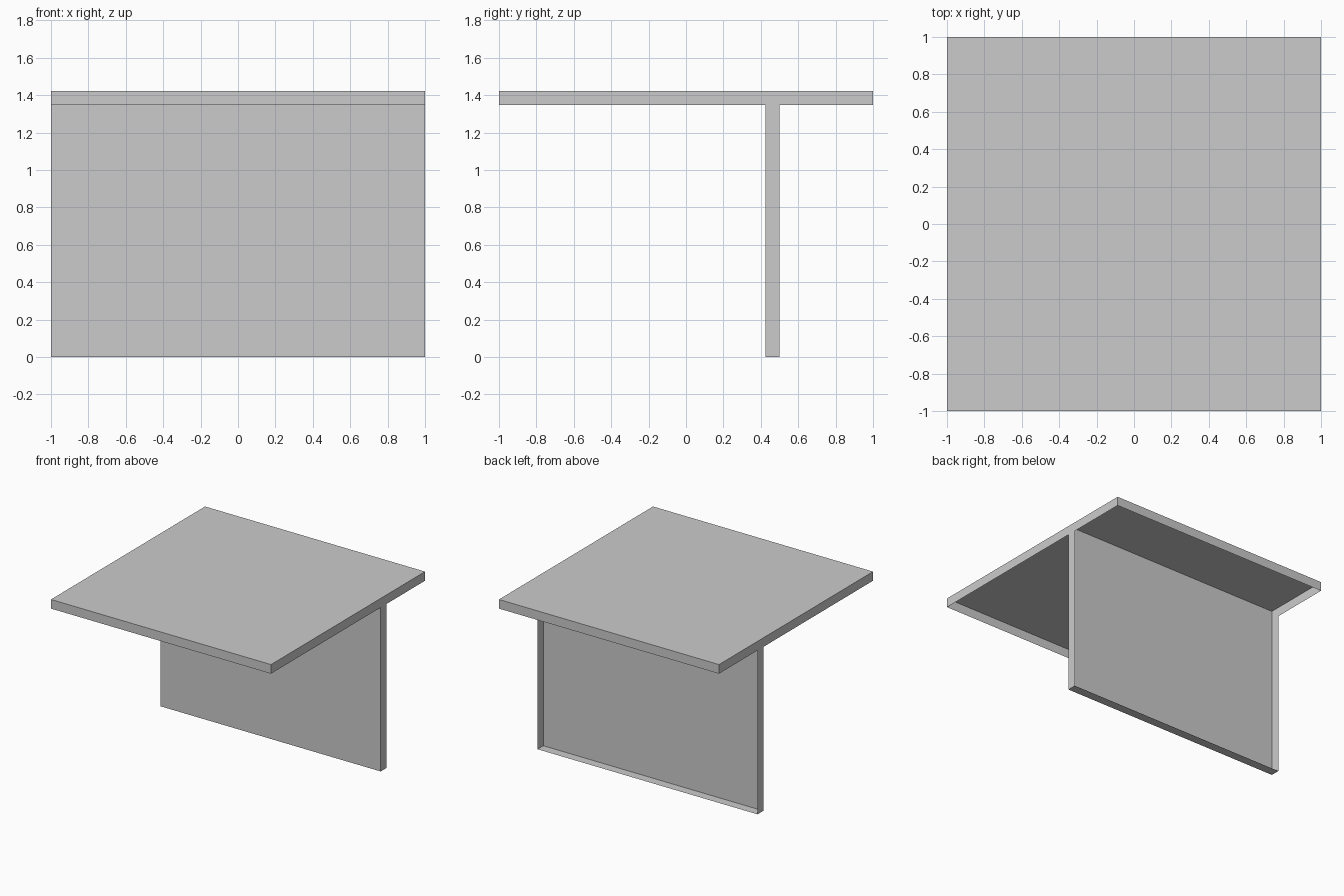
import bpy, bmesh
from mathutils import Vector

if "Cube" in bpy.data.objects:
    bpy.data.objects.remove(bpy.data.objects["Cube"])


def open_tray(name, lo, hi, open_dirs):
    """Thin box shell with the faces pointing along open_dirs removed."""
    lo, hi = Vector(lo), Vector(hi)
    bm = bmesh.new()
    bmesh.ops.create_cube(bm, size=1)
    for v in bm.verts:
        v.co = Vector((lo[i] + (v.co[i] + 0.5) * (hi[i] - lo[i]) for i in range(3)))
    bm.normal_update()
    gone = [f for f in bm.faces if any(f.normal.dot(Vector(d)) > 0.9 for d in open_dirs)]
    bmesh.ops.delete(bm, geom=gone, context='FACES')
    mesh = bpy.data.meshes.new(name)
    bm.to_mesh(mesh)
    bm.free()
    obj = bpy.data.objects.new(name, mesh)
    bpy.context.collection.objects.link(obj)
    return obj


# Table top: flat sheet with a folded rim, hollow underneath
open_tray("table_top", (-1, -1, 1.347), (1, 1, 1.422), [(0, 0, -1)])

# Support panel: front sheet with a folded rim, hollow at the back
open_tray("support_panel", (-1, 0.424, 0), (1, 0.499, 1.347), [(0, 1, 0), (0, 0, 1)])

# Web joining the panel's front sheet to the top inside the hollow
web = bpy.data.meshes.new("panel_web")
web.from_pydata([(-1, 0.424, 1.347), (1, 0.424, 1.347), (1, 0.424, 1.422), (-1, 0.424, 1.422)],
                [], [(0, 1, 2, 3)])
bpy.context.collection.objects.link(bpy.data.objects.new("panel_web", web))
